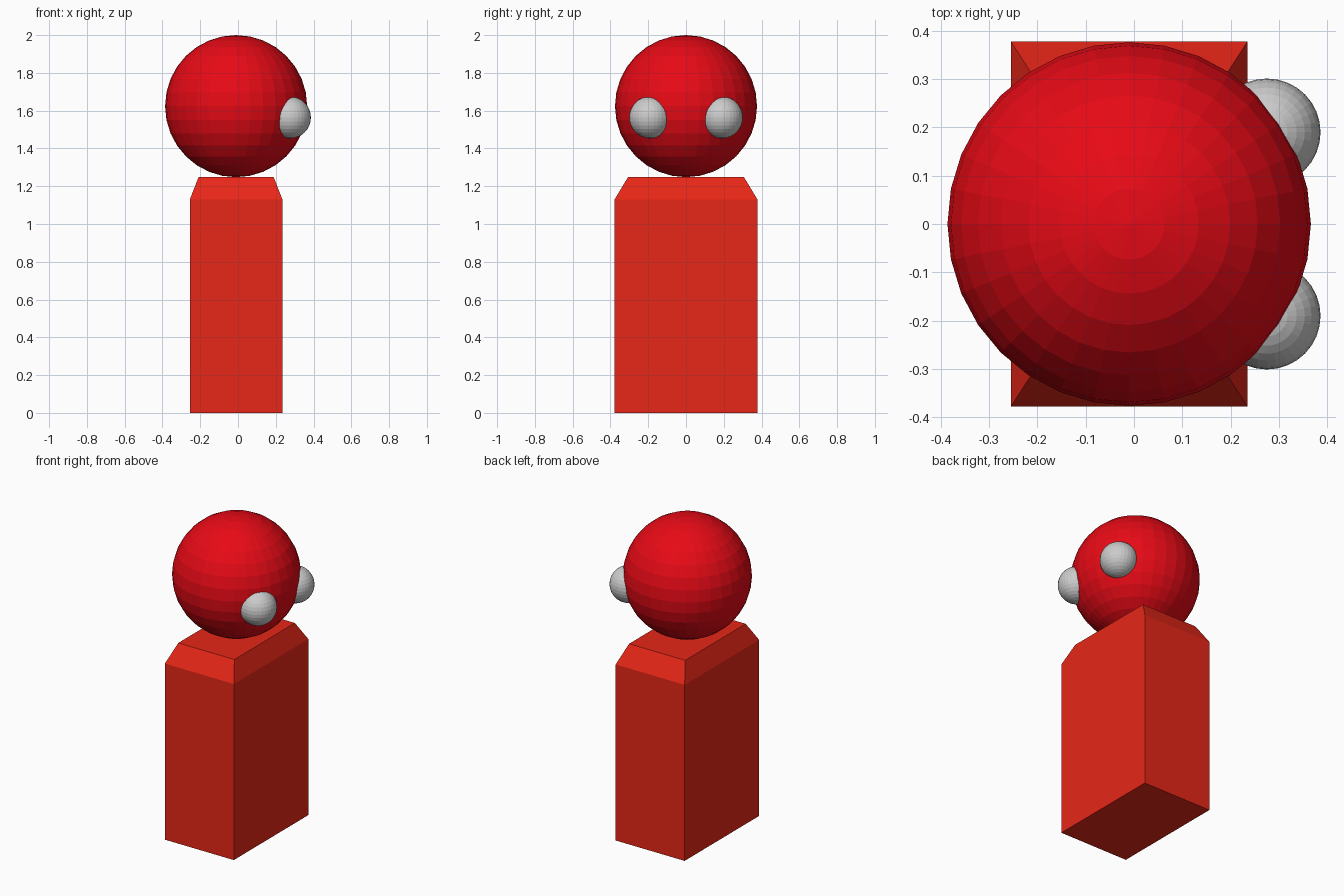
import bpy
import bmesh

if "Cube" in bpy.data.objects:
    bpy.data.objects.remove(bpy.data.objects["Cube"])


def paint(obj, name, color):
    mat = bpy.data.materials.new(name)
    mat.diffuse_color = color
    mat.use_nodes = True
    mat.node_tree.nodes["Principled BSDF"].inputs["Base Color"].default_value = mat.diffuse_color
    obj.data.materials.append(mat)


def add_ball(name, location, radius):
    bpy.ops.mesh.primitive_uv_sphere_add(
        segments=32, ring_count=16, radius=radius, location=location)
    obj = bpy.context.object
    obj.name = name
    return obj


# Body: stacked rectangular sections, tapered at the shoulders
body_x = -0.01
sections = [(0.0, 0.245, 0.378), (1.13, 0.245, 0.378), (1.248, 0.199, 0.307)]
bm = bmesh.new()
rings = [[bm.verts.new((sx * hx, sy * hy, z))
          for sx, sy in ((-1, -1), (1, -1), (1, 1), (-1, 1))]
         for z, hx, hy in sections]
bm.faces.new(rings[0][::-1])
bm.faces.new(rings[-1])
for low, high in zip(rings, rings[1:]):
    for i in range(4):
        j = (i + 1) % 4
        bm.faces.new((low[i], low[j], high[j], high[i]))
mesh = bpy.data.meshes.new("body")
bm.to_mesh(mesh)
bm.free()
body = bpy.data.objects.new("body", mesh)
body.location.x = body_x
bpy.context.collection.objects.link(body)
paint(body, "body_red", (0.8, 0.02, 0.009, 1))

# Head
head = add_ball("head", (body_x, 0, 1.624), 0.376)
paint(head, "head_red", (0.8, 0.003, 0.008, 1))

# Eyes, sunk into the +x side of the head
for side, label in ((-1, "front"), (1, "back")):
    add_ball(label + "_eye", (0.275, side * 0.19, 1.564), 0.111)
